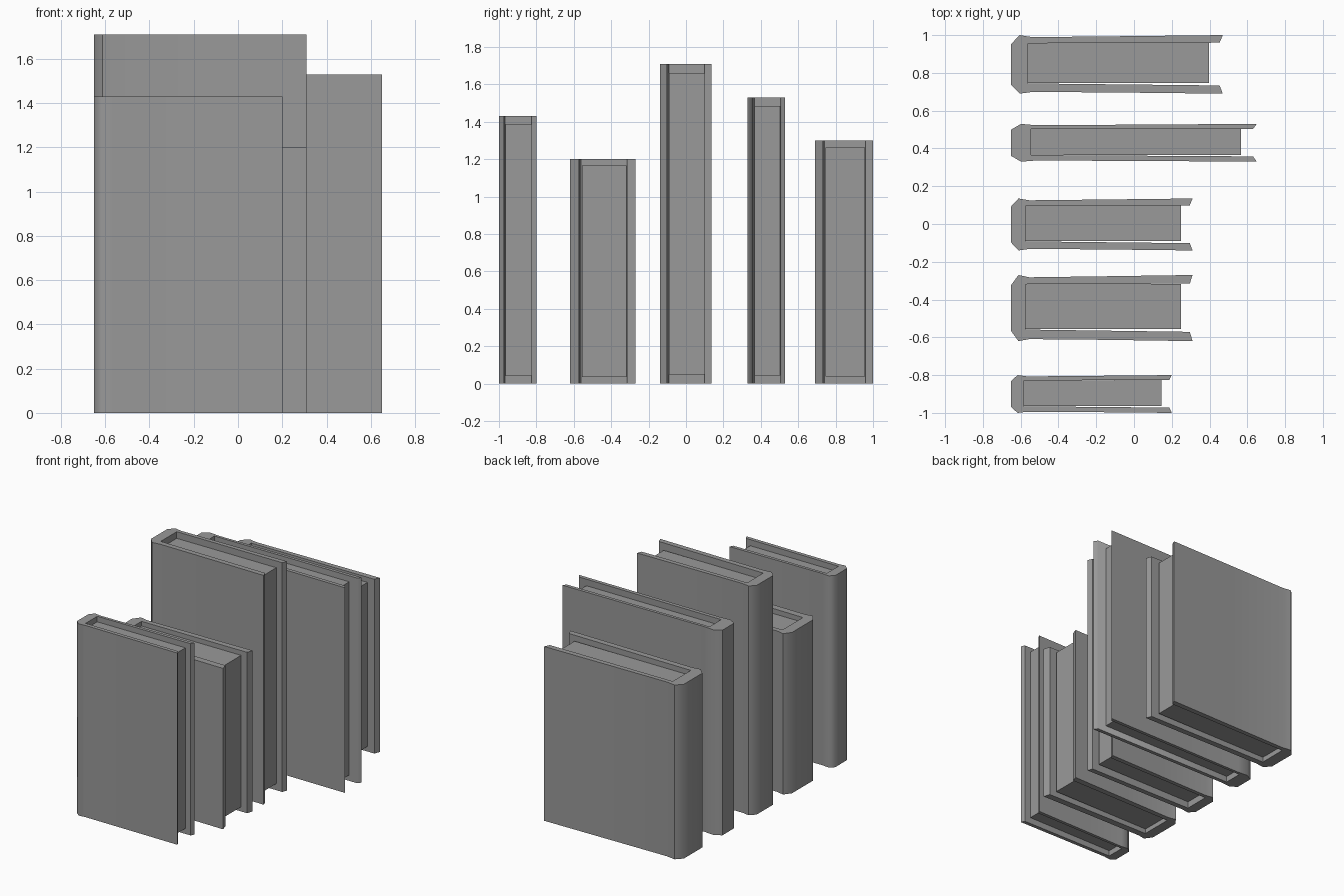
import bpy, bmesh, math

cube = bpy.data.objects.get("Cube")
if cube:
    bpy.data.objects.remove(cube, do_unlink=True)

# Single grey for covers and pages
grey = bpy.data.materials.new("book_grey")
grey.use_nodes = True
COLOUR = (0.32, 0.32, 0.32, 1)
grey.diffuse_color = COLOUR
grey.node_tree.nodes["Principled BSDF"].inputs["Base Color"].default_value = COLOUR

SPINE_X = -0.65

# Cover cross-section: (fraction of depth, fraction of width)
COVER = [
    (0, 0.15), (0.04, 0), (0.10, 0.03), (0.5, 0.02), (1, 0),      # lower board, outside
    (0.985, 0.14), (0.08, 0.175),                                 # lower board, inside
    (0.08, 0.86), (0.985, 0.87),                                  # upper board, inside
    (1, 1), (0.5, 0.98), (0.10, 0.965), (0.04, 1), (0, 0.85),     # upper board, outside
]
PAGES = [(0.075, 0.18), (0.935, 0.18), (0.935, 0.865), (0.075, 0.862)]


def extrude_profile(name, profile, depth, y0, y1, z0, z1):
    """Stand a fractional cross-section up as a solid prism."""
    bm = bmesh.new()
    verts = [bm.verts.new((SPINE_X + u * depth, y0 + v * (y1 - y0), z0))
             for u, v in profile]
    base = bm.faces.new(verts)
    top = bmesh.ops.extrude_face_region(bm, geom=[base])["geom"]
    bmesh.ops.translate(bm, vec=(0, 0, z1 - z0),
                        verts=[g for g in top if isinstance(g, bmesh.types.BMVert)])
    bmesh.ops.recalc_face_normals(bm, faces=bm.faces)
    mesh = bpy.data.meshes.new(name)
    bm.to_mesh(mesh)
    bm.free()
    mesh.materials.append(grey)
    obj = bpy.data.objects.new(name, mesh)
    bpy.context.collection.objects.link(obj)
    return obj


def smooth(obj):
    bpy.ops.object.select_all(action="DESELECT")
    obj.select_set(True)
    bpy.context.view_layer.objects.active = obj
    bpy.ops.object.shade_smooth_by_angle(angle=math.radians(55))


# Books from front to back: y start, y end, height, fore-edge x
BOOKS = [
    (-1.0, -0.80, 1.43, 0.20),
    (-0.62, -0.27, 1.20, 0.31),
    (-0.14, 0.135, 1.71, 0.31),
    (0.33, 0.53, 1.53, 0.65),
    (0.69, 1.0, 1.30, 0.47),
]
for i, (y0, y1, height, edge_x) in enumerate(BOOKS, 1):
    depth = edge_x - SPINE_X
    inset = 0.029 * height
    smooth(extrude_profile(f"book_{i}_cover", COVER, depth, y0, y1, 0, height))
    extrude_profile(f"book_{i}_pages", PAGES, depth, y0, y1, inset, height - inset)
